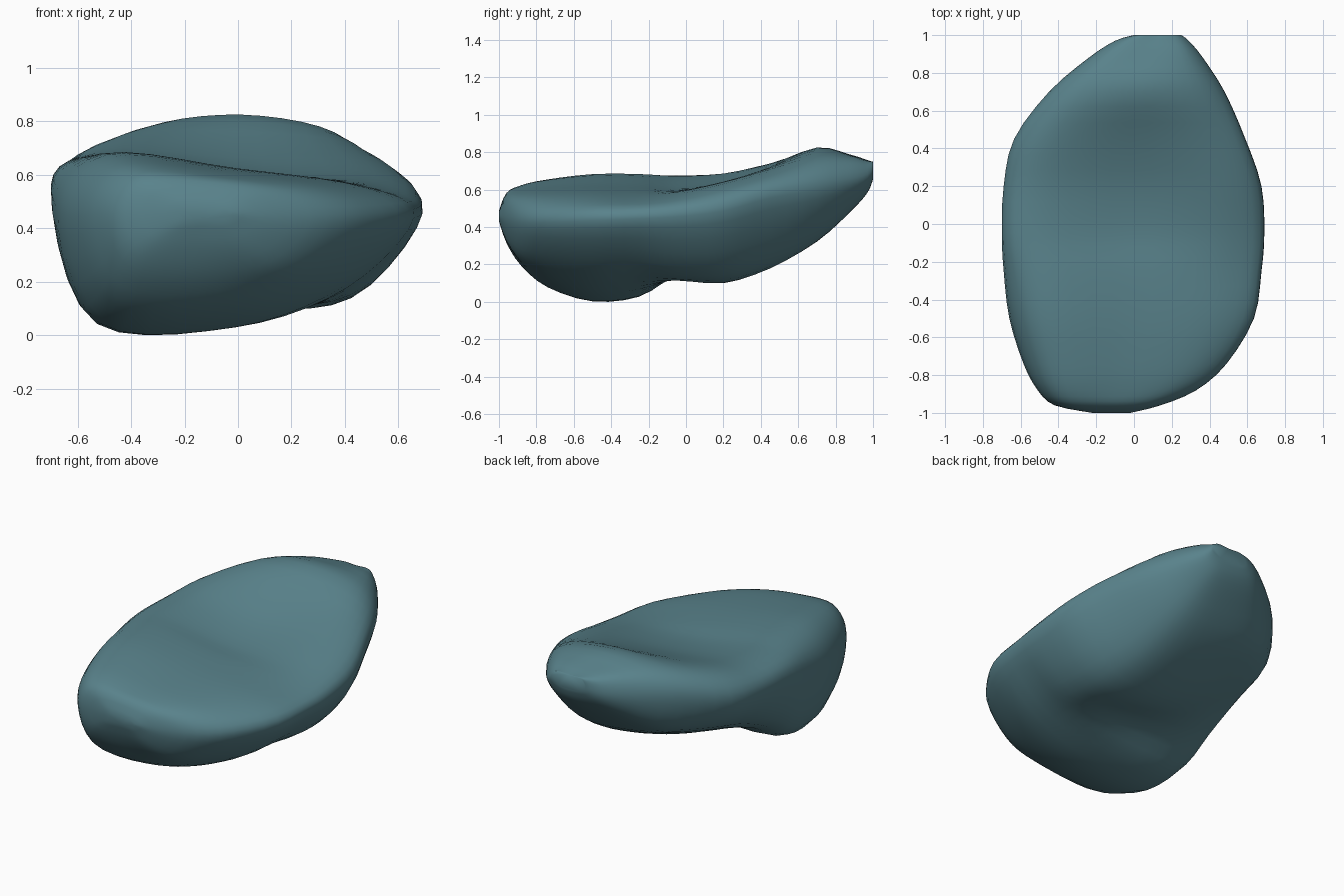
import bpy, bmesh
from mathutils import Vector

if "Cube" in bpy.data.objects:
    bpy.data.objects.remove(bpy.data.objects["Cube"])

# Cross-sections front to back: y, left x, left z, right x, right z,
# top z (left, middle, right), bottom z (left, middle, right)
STATIONS = [
    (-1.00, -.22, .47, -.02, .46, .49, .49, .48, .44, .44, .44),
    (-.96, -.42, .46, .14, .44, .575, .58, .54, .33, .33, .34),
    (-.88, -.51, .46, .33, .43, .62, .605, .55, .22, .21, .26),
    (-.74, -.585, .45, .49, .43, .65, .62, .555, .12, .10, .22),
    (-.50, -.66, .46, .635, .44, .68, .63, .56, .05, .035, .185),
    (-.25, -.69, .51, .675, .45, .685, .625, .56, .075, .06, .175),
    (-.05, -.70, .56, .69, .46, .68, .61, .58, .20, .135, .15),
    (.20, -.69, .575, .675, .49, .69, .645, .635, .315, .125, .15),
    (.45, -.635, .59, .59, .56, .735, .73, .70, .375, .21, .22),
    (.70, -.45, .64, .48, .60, .785, .83, .765, .42, .335, .36),
    (.88, -.24, .66, .365, .64, .775, .79, .765, .54, .49, .51),
    (.97, -.10, .68, .29, .67, .755, .76, .75, .62, .59, .60),
    (1.00, 0, .70, .25, .70, .75, .75, .75, .67, .66, .67),
]


def catmull(a, b, c, d, t):
    return 0.5 * (2 * b + (c - a) * t + (2 * a - 5 * b + 4 * c - d) * t ** 2
                  + (3 * b - a - 3 * c + d) * t ** 3)


def smooth(points, steps, closed):
    n = len(points)
    pick = (lambda i: points[i % n]) if closed else (lambda i: points[max(0, min(n - 1, i))])
    out = [catmull(pick(i - 1), pick(i), pick(i + 1), pick(i + 2), k / steps)
           for i in range(n if closed else n - 1) for k in range(steps)]
    return out if closed else out + [points[-1]]


def section(s):
    y, xl, zl, xr, zr, tl, tm, tr, bl, bm, br = s
    w = xr - xl
    pts = [(xl, zl), (xl + .13 * w, tl), (xl + .5 * w, tm), (xr - .13 * w, tr),
           (xr, zr), (xr - .19 * w, br), (xl + .5 * w, bm), (xl + .11 * w, bl)]
    return smooth([Vector((x, y, z)) for x, z in pts], 5, True)


# Loft the sections into one closed stone
rings = [section(s) for s in STATIONS]
columns = [smooth(list(col), 3, False) for col in zip(*rings)]
n, m = len(columns), len(columns[0])
low = min(v.z for col in columns for v in col)

bm = bmesh.new()
grid = [[bm.verts.new(v - Vector((0, 0, low))) for v in col] for col in columns]
for i in range(n):
    a, b = grid[i], grid[(i + 1) % n]
    for j in range(m - 1):
        bm.faces.new((a[j], a[j + 1], b[j + 1], b[j]))
for j in (0, m - 1):
    bm.faces.new([col[j] for col in grid])
bmesh.ops.recalc_face_normals(bm, faces=bm.faces)

mesh = bpy.data.meshes.new("stone")
bm.to_mesh(mesh)
bm.free()
stone = bpy.data.objects.new("stone", mesh)
bpy.context.collection.objects.link(stone)

# Colour and smooth shading
mat = bpy.data.materials.new("slate teal")
mat.diffuse_color = (0.10, 0.225, 0.26, 1)
mat.use_nodes = True
mat.node_tree.nodes["Principled BSDF"].inputs["Base Color"].default_value = mat.diffuse_color
mesh.materials.append(mat)
for p in mesh.polygons:
    p.use_smooth = True
